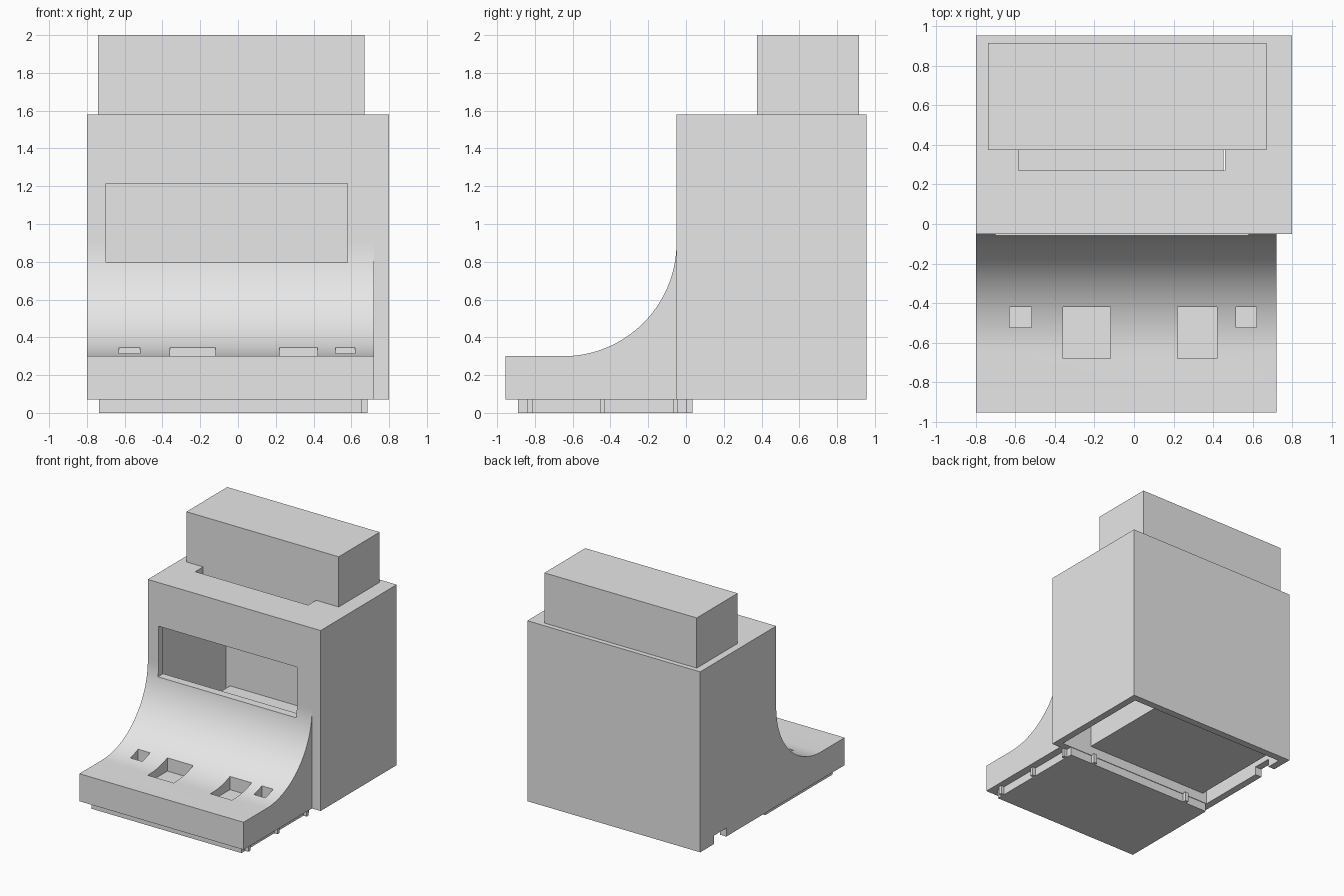
import bpy
import bmesh
import math

old = bpy.data.objects.get("Cube")
if old:
    bpy.data.objects.remove(old, do_unlink=True)

GREY = (0.8, 0.8, 0.8, 1.0)
grey = bpy.data.materials.new("plain grey")
grey.use_nodes = True
grey.diffuse_color = GREY
grey.node_tree.nodes["Principled BSDF"].inputs["Base Color"].default_value = GREY


def finish(name, bm):
    """Turn a bmesh into a linked object with the grey material."""
    bmesh.ops.recalc_face_normals(bm, faces=bm.faces)
    mesh = bpy.data.meshes.new(name)
    bm.to_mesh(mesh)
    bm.free()
    mesh.materials.append(grey)
    obj = bpy.data.objects.new(name, mesh)
    bpy.context.collection.objects.link(obj)
    return obj


def box(name, xs, ys, zs):
    """Box given by its extent along each axis."""
    bm = bmesh.new()
    bmesh.ops.create_cube(bm, size=1)
    for v in bm.verts:
        for axis, (low, high) in enumerate((xs, ys, zs)):
            v.co[axis] = high if v.co[axis] > 0 else low
    return finish(name, bm)


def extrude_profile(name, profile, x0, x1):
    """Side profile of (y, z) points drawn out along x."""
    bm = bmesh.new()
    face = bm.faces.new([bm.verts.new((x0, y, z)) for y, z in profile])
    result = bmesh.ops.extrude_face_region(bm, geom=[face])
    moved = [g for g in result["geom"] if isinstance(g, bmesh.types.BMVert)]
    bmesh.ops.translate(bm, verts=moved, vec=(x1 - x0, 0, 0))
    return finish(name, bm)


def activate(obj):
    bpy.ops.object.select_all(action="DESELECT")
    obj.select_set(True)
    bpy.context.view_layer.objects.active = obj


def cut(obj, *extents):
    """Subtract a box-shaped opening and discard the cutter."""
    cutter = box("cutter", *extents)
    cutter.hide_render = True
    mod = obj.modifiers.new("opening", "BOOLEAN")
    mod.operation = "DIFFERENCE"
    mod.solver = "EXACT"
    mod.object = cutter
    activate(obj)
    bpy.ops.object.modifier_apply(modifier=mod.name)
    bpy.data.objects.remove(cutter, do_unlink=True)


WINDOW = ((-0.7, 0.58), (-0.3, 0.1), (0.795, 1.215))

# Hollow housing, open underneath
housing = box("housing", (-0.8, 0.8), (-0.05, 0.955), (0.07, 1.58))
cut(housing, (-0.74, 0.74), (0.01, 0.895), (-0.1, 1.52))
cut(housing, *WINDOW)
# Slot in the roof and cable notch in the right wall
cut(housing, (-0.585, 0.46), (0.27, 0.375), (1.45, 1.7))
cut(housing, (-0.9, -0.7), (0.61, 0.77), (0.0, 0.14))

# Curved front panel
RADIUS = 0.6
curve = [(-0.65 + RADIUS * math.sin(a), 0.9 - RADIUS * math.cos(a))
         for a in (math.pi / 2 * i / 32 for i in range(33))]
panel = extrude_profile("front_panel",
                        [(-0.05, 0.07), (-0.955, 0.07), (-0.955, 0.3)] + curve,
                        -0.8, 0.72)
cut(panel, *WINDOW)

# Button recesses: two large, two small
for xs, front in (((-0.36, -0.12), -0.68), ((0.22, 0.42), -0.68),
                  ((-0.63, -0.52), -0.525), ((0.515, 0.62), -0.525)):
    cut(panel, xs, (front, -0.42), (0.235, 0.6))
activate(panel)
bpy.ops.object.shade_smooth_by_angle(angle=math.radians(20))

# Inner block seen through the window and from below
box("inner_block", (-0.7, 0.453), (0.005, 0.9), (0.15, 0.355))

# Block on the roof
box("top_block", (-0.74, 0.67), (0.375, 0.915), (1.58, 2.0))

# Base plate with small locating tabs
box("base_plate", (-0.735, 0.655), (-0.89, 0.005), (0.0, 0.08))
for i, y in enumerate((-0.84, -0.455, -0.07)):
    box(f"side_tab_{i + 1}", (0.65, 0.685), (y, y + 0.027), (0.0, 0.08))
for i, x in enumerate((-0.53, 0.41)):
    box(f"back_tab_{i + 1}", (x, x + 0.03), (0.0, 0.035), (0.0, 0.08))
